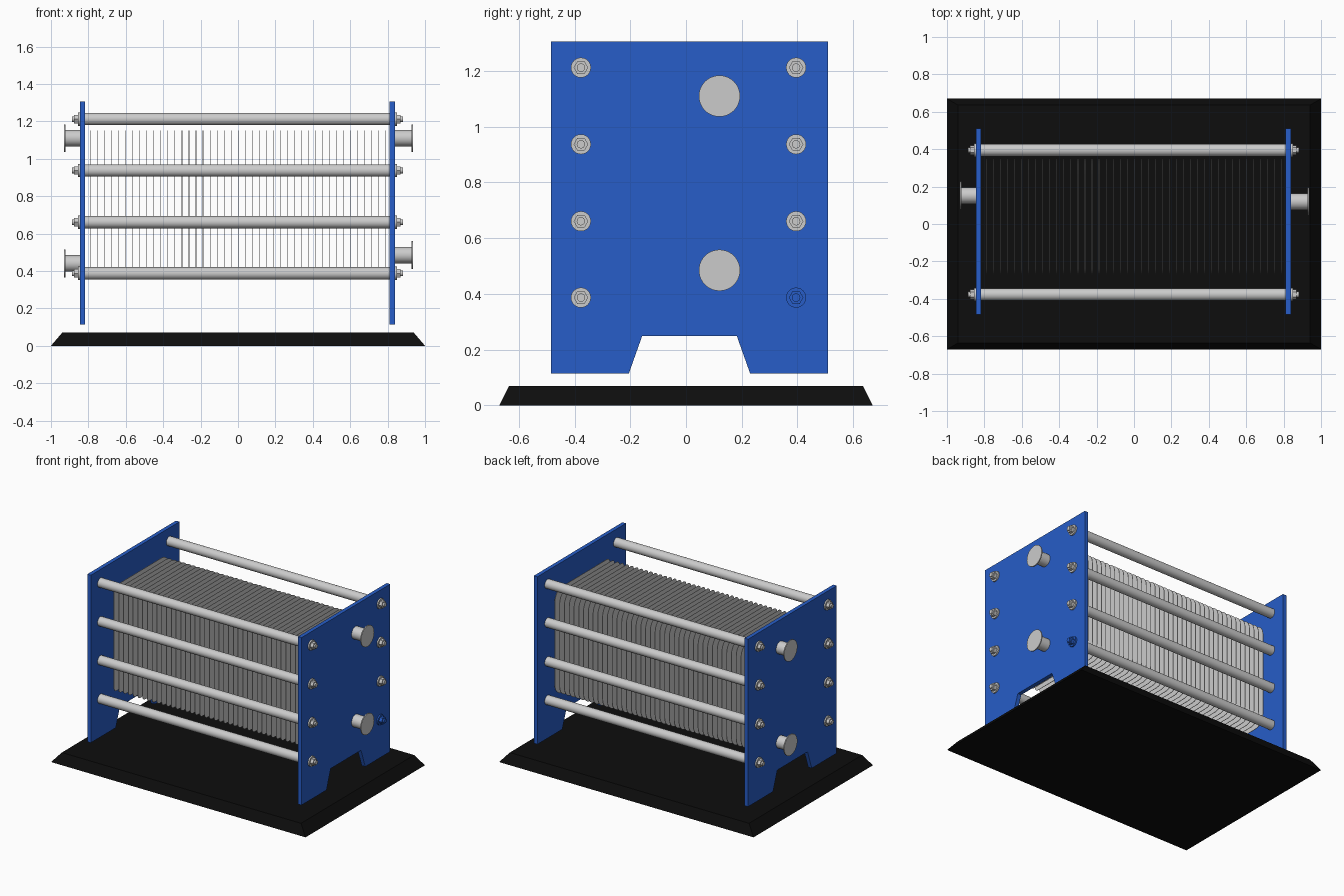
import bpy, bmesh, math
from mathutils import Matrix

if "Cube" in bpy.data.objects:
    bpy.data.objects.remove(bpy.data.objects["Cube"])


def material(name, rgb):
    m = bpy.data.materials.new(name)
    m.diffuse_color = (*rgb, 1)
    m.use_nodes = True
    m.node_tree.nodes["Principled BSDF"].inputs["Base Color"].default_value = m.diffuse_color
    return m


BLUE = material("blue_paint", (0.02, 0.11, 0.58))
BLACK = material("black_base", (0.004, 0.004, 0.004))


def finish(name, bm, mat=None, smooth=False):
    bmesh.ops.recalc_face_normals(bm, faces=bm.faces)
    me = bpy.data.meshes.new(name)
    bm.to_mesh(me)
    bm.free()
    ob = bpy.data.objects.new(name, me)
    bpy.context.collection.objects.link(ob)
    if mat:
        me.materials.append(mat)
    if smooth:
        bpy.ops.object.select_all(action='DESELECT')
        ob.select_set(True)
        bpy.context.view_layer.objects.active = ob
        bpy.ops.object.shade_smooth_by_angle(angle=math.radians(35))
    return ob


def add_cyl(bm, x0, x1, y, z, r, n=24):
    # cylinder along x
    m = Matrix.Translation(((x0 + x1) / 2, y, z)) @ Matrix.Rotation(math.pi / 2, 4, 'Y')
    bmesh.ops.create_cone(bm, cap_ends=True, segments=n, radius1=r, radius2=r,
                          depth=abs(x1 - x0), matrix=m)


def add_slab(bm, profile, x0, x1):
    # y-z outline extruded along x
    f = bm.faces.new([bm.verts.new((x0, y, z)) for y, z in profile])
    g = bmesh.ops.extrude_face_region(bm, geom=[f])
    bmesh.ops.translate(bm, vec=(x1 - x0, 0, 0),
                        verts=[v for v in g['geom'] if isinstance(v, bmesh.types.BMVert)])


# Tapered base
bm = bmesh.new()
bmesh.ops.create_cube(bm, size=2)
for v in bm.verts:
    top = v.co.z > 0
    v.co.x *= 0.94 if top else 1.0
    v.co.y *= 0.635 if top else 0.67
    v.co.z = 0.07 if top else 0
finish("base", bm, BLACK)

# End frames with foot notch
outline = [(-0.485, 0.115), (-0.205, 0.115), (-0.157, 0.25), (0.182, 0.25),
           (0.23, 0.115), (0.51, 0.115), (0.51, 1.305), (-0.485, 1.305)]
for name, x0, x1 in (("left_frame", -0.845, -0.817), ("right_frame", 0.811, 0.839)):
    bm = bmesh.new()
    add_slab(bm, outline, x0, x1)
    finish(name, bm, BLUE)

# Pack of thin heat exchange sheets, rounded corners
sheet = []
for cy, cz, r, a0 in ((0.348, 0.40, 0.08, 270), (0.348, 1.15, 0.08, 0),
                      (-0.27, 1.15, 0.03, 90), (-0.27, 0.40, 0.03, 180)):
    oy = cy - r if cy > 0 else cy + r
    oz = cz - r if cz > 1 else cz + r
    for i in range(7):
        a = math.radians(a0 + 15 * i)
        sheet.append((oy + r * math.cos(a), oz + r * math.sin(a)))
bm = bmesh.new()
for i in range(43):
    x = -0.787 + i * 0.0375
    add_slab(bm, sheet, x - 0.0015, x + 0.0015)
finish("sheet_pack", bm)

# Tie rods with washers, nuts and bolt ends
for side, y in (("front", -0.377), ("back", 0.395)):
    for k, z in enumerate((0.387, 0.661, 0.937, 1.212)):
        bm = bmesh.new()
        add_cyl(bm, -0.83, 0.825, y, z, 0.033, 32)
        finish(f"{side}_tie_rod_{k + 1}", bm, None, True)
        for end, s, x in (("left", -1, -0.845), ("right", 1, 0.839)):
            bm = bmesh.new()
            add_cyl(bm, x - s * 0.005, x + s * 0.010, y, z, 0.036)
            add_cyl(bm, x + s * 0.010, x + s * 0.031, y, z, 0.026, 6)
            add_cyl(bm, x + s * 0.031, x + s * 0.042, y, z, 0.015, 16)
            odd = side == "back" and end == "right" and k == 0
            finish(f"{side}_{end}_nut_{k + 1}", bm, BLUE if odd else None, True)

# Flanged pipe ports
for name, s, x, y, z in (("right_upper_port", 1, 0.839, 0.12, 1.11),
                         ("right_lower_port", 1, 0.839, 0.12, 0.485),
                         ("left_upper_port", -1, -0.845, 0.152, 1.11),
                         ("left_lower_port", -1, -0.845, 0.152, 0.44)):
    length = 0.096 if s > 0 else 0.085
    bm = bmesh.new()
    add_cyl(bm, x - s * 0.01, x + s * (length - 0.006), y, z, 0.044, 32)
    add_cyl(bm, x + s * (length - 0.007), x + s * length, y, z, 0.074, 40)
    finish(name, bm, None, True)
